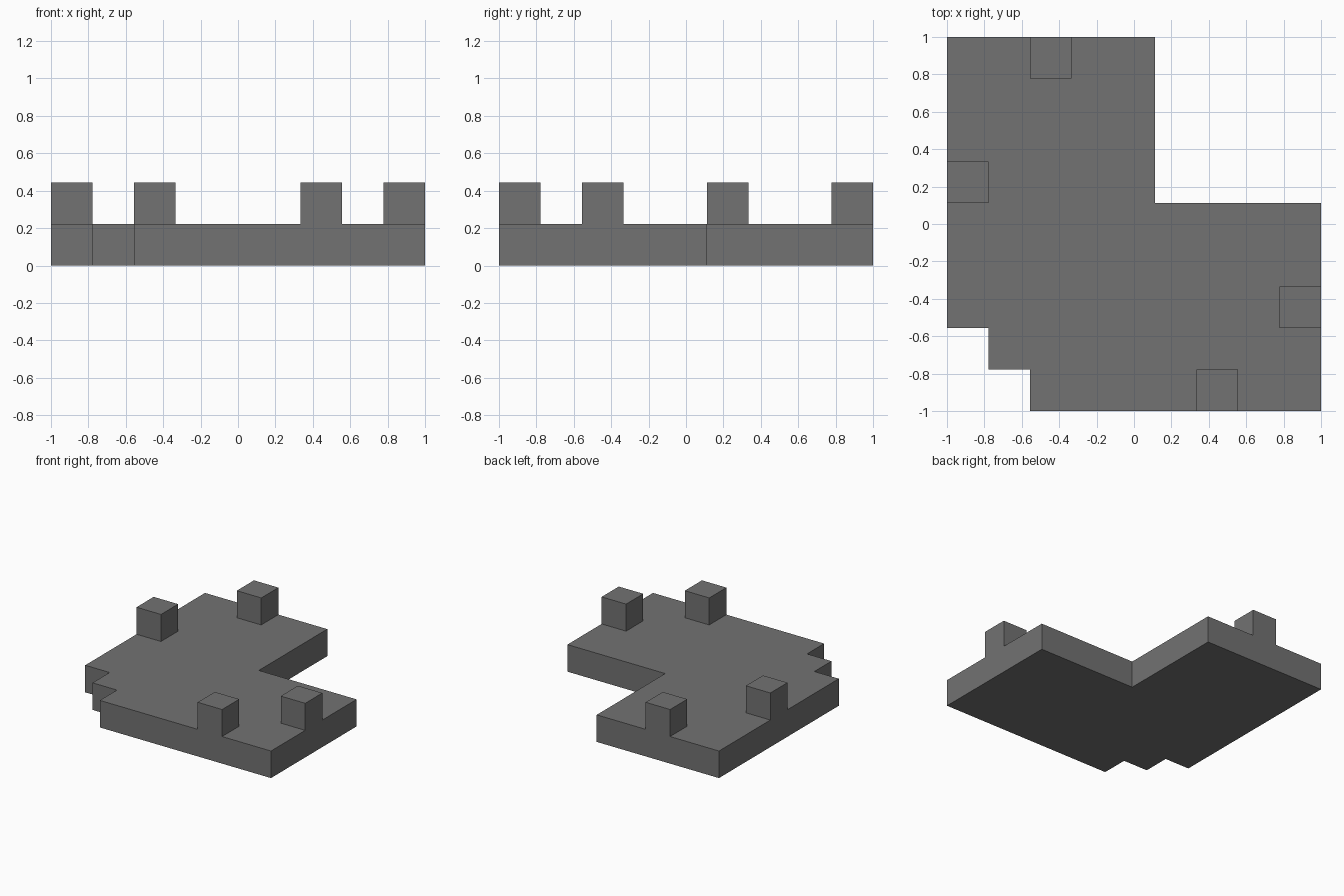
import bpy
import bmesh

cube = bpy.data.objects.get("Cube")
if cube:
    bpy.data.objects.remove(cube, do_unlink=True)

UNIT = 2 / 9  # the plan lies on a nine by nine grid

grey = bpy.data.materials.new("stone grey")
grey.use_nodes = True
colour = (0.17, 0.17, 0.17, 1)
grey.diffuse_color = colour
bsdf = next(n for n in grey.node_tree.nodes if n.type == "BSDF_PRINCIPLED")
bsdf.inputs["Base Color"].default_value = colour
bsdf.inputs["Roughness"].default_value = 0.8


def slab(name, outline, level):
    """Extrude a plan outline, in grid units, one unit up from a level."""
    bm = bmesh.new()
    verts = [bm.verts.new((x * UNIT - 1, y * UNIT - 1, level * UNIT)) for x, y in outline]
    base = bm.faces.new(verts)
    extruded = bmesh.ops.extrude_face_region(bm, geom=[base], use_keep_orig=True)
    top = [v for v in extruded["geom"] if isinstance(v, bmesh.types.BMVert)]
    bmesh.ops.translate(bm, verts=top, vec=(0, 0, UNIT))
    bmesh.ops.recalc_face_normals(bm, faces=bm.faces)
    mesh = bpy.data.meshes.new(name)
    bm.to_mesh(mesh)
    bm.free()
    mesh.materials.append(grey)
    obj = bpy.data.objects.new(name, mesh)
    bpy.context.collection.objects.link(obj)
    return obj


# L-shaped platform with a stepped outer corner
slab("platform", [(2, 0), (9, 0), (9, 5), (5, 5), (5, 9),
                  (0, 9), (0, 2), (1, 2), (1, 1), (2, 1)], 0)

# Edge posts
posts = {"front_post": (6, 0), "left_post": (8, 2),
         "right_post": (0, 5), "back_post": (2, 8)}
for name, (x, y) in posts.items():
    slab(name, [(x, y), (x + 1, y), (x + 1, y + 1), (x, y + 1)], 1)
